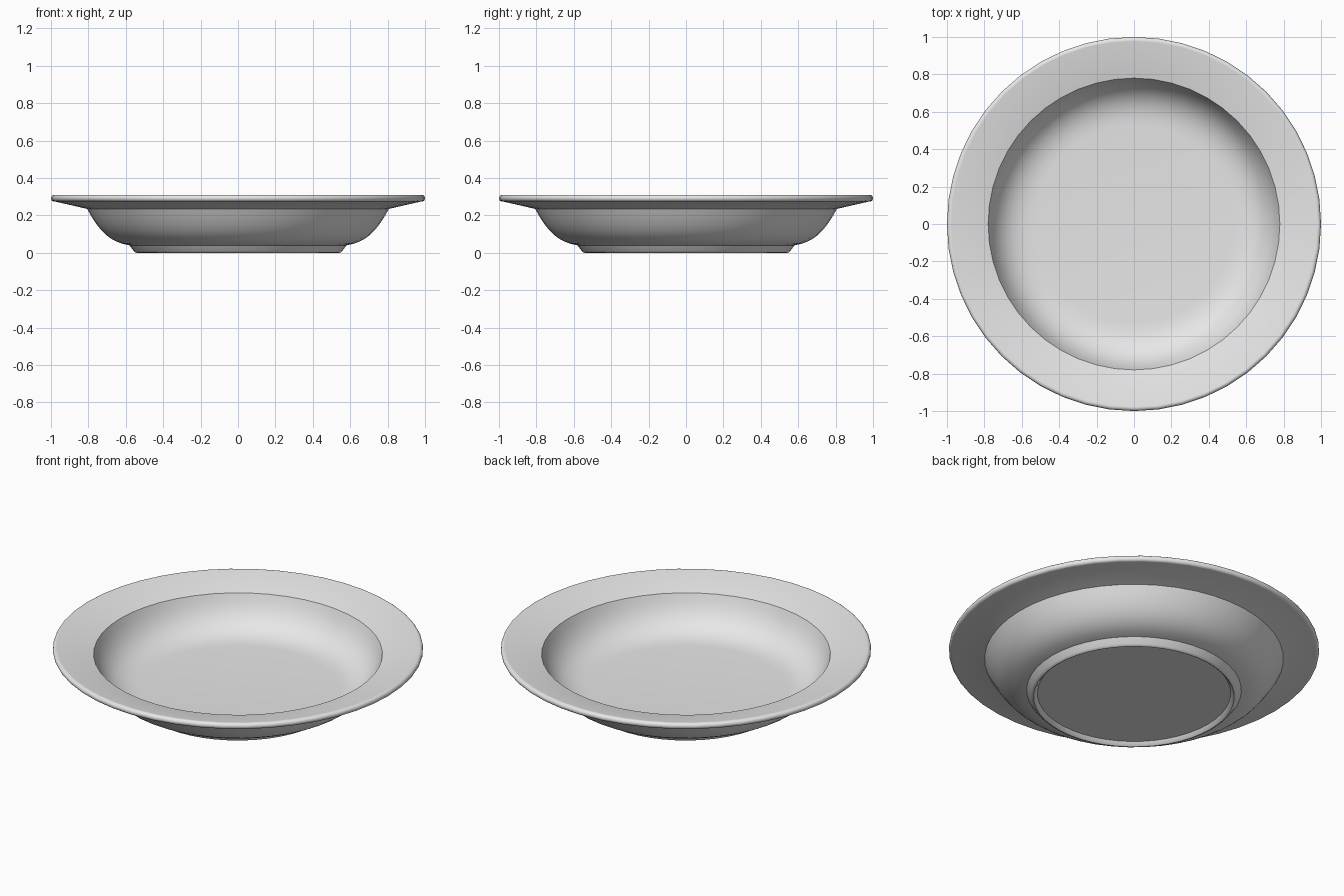
import bpy
import bmesh
import math
from mathutils import Vector
from mathutils.geometry import interpolate_bezier

SEGMENTS = 48

cube = bpy.data.objects.get("Cube")
if cube:
    bpy.data.objects.remove(cube, do_unlink=True)


def point(r, z):
    return Vector((r, 0, z))


def curve(*controls, steps=10):
    """Sample a cubic curve given start, two handles and end."""
    return list(interpolate_bezier(*[point(*c) for c in controls], steps))


def arc(r, z, radius, start, end, steps):
    """Sample a circular arc in the profile plane, angles in degrees."""
    angles = [math.radians(start + (end - start) * i / steps) for i in range(steps + 1)]
    return [point(r + radius * math.cos(a), z + radius * math.sin(a)) for a in angles]


def lathe(name, profile, material):
    """Spin a profile about the z axis into a smooth solid."""
    bm = bmesh.new()
    verts = [bm.verts.new(p) for p in profile]
    edges = [bm.edges.new(pair) for pair in zip(verts, verts[1:])]
    bmesh.ops.spin(bm, geom=verts + edges, cent=(0, 0, 0), axis=(0, 0, 1),
                   angle=math.tau, steps=SEGMENTS, use_merge=True)
    bmesh.ops.remove_doubles(bm, verts=bm.verts, dist=0.0005)
    bmesh.ops.recalc_face_normals(bm, faces=bm.faces)
    mesh = bpy.data.meshes.new(name)
    bm.to_mesh(mesh)
    bm.free()
    mesh.materials.append(material)
    obj = bpy.data.objects.new(name, mesh)
    bpy.context.collection.objects.link(obj)
    bpy.ops.object.select_all(action="DESELECT")
    obj.select_set(True)
    bpy.context.view_layer.objects.active = obj
    bpy.ops.object.shade_smooth_by_angle(angle=math.radians(35))
    return obj


# Glazed ceramic
ceramic = bpy.data.materials.new("pale_ceramic")
ceramic.use_nodes = True
colour = (0.8, 0.8, 0.8, 1)
ceramic.diffuse_color = colour
ceramic.node_tree.nodes["Principled BSDF"].inputs["Base Color"].default_value = colour

# Recessed underside and rounded foot ring
profile = [point(0, 0.022), point(0.522, 0.022), point(0.535, 0.004)]
profile += [point(0.542, 0), point(0.55, 0.002), point(0.557, 0.009), point(0.58, 0.04)]
# Outer bowl wall
profile += curve((0.59, 0.042), (0.70, 0.06), (0.755, 0.14), (0.807, 0.235))
# Wide sloping rim with a rolled lip
profile += arc(0.982, 0.292, 0.018, -100, 105, 10)
# Inner bowl wall and flat floor
profile += curve((0.78, 0.262), (0.745, 0.15), (0.68, 0.065), (0.53, 0.065))
profile += [point(0, 0.065)]

lathe("soup_plate", profile, ceramic)
